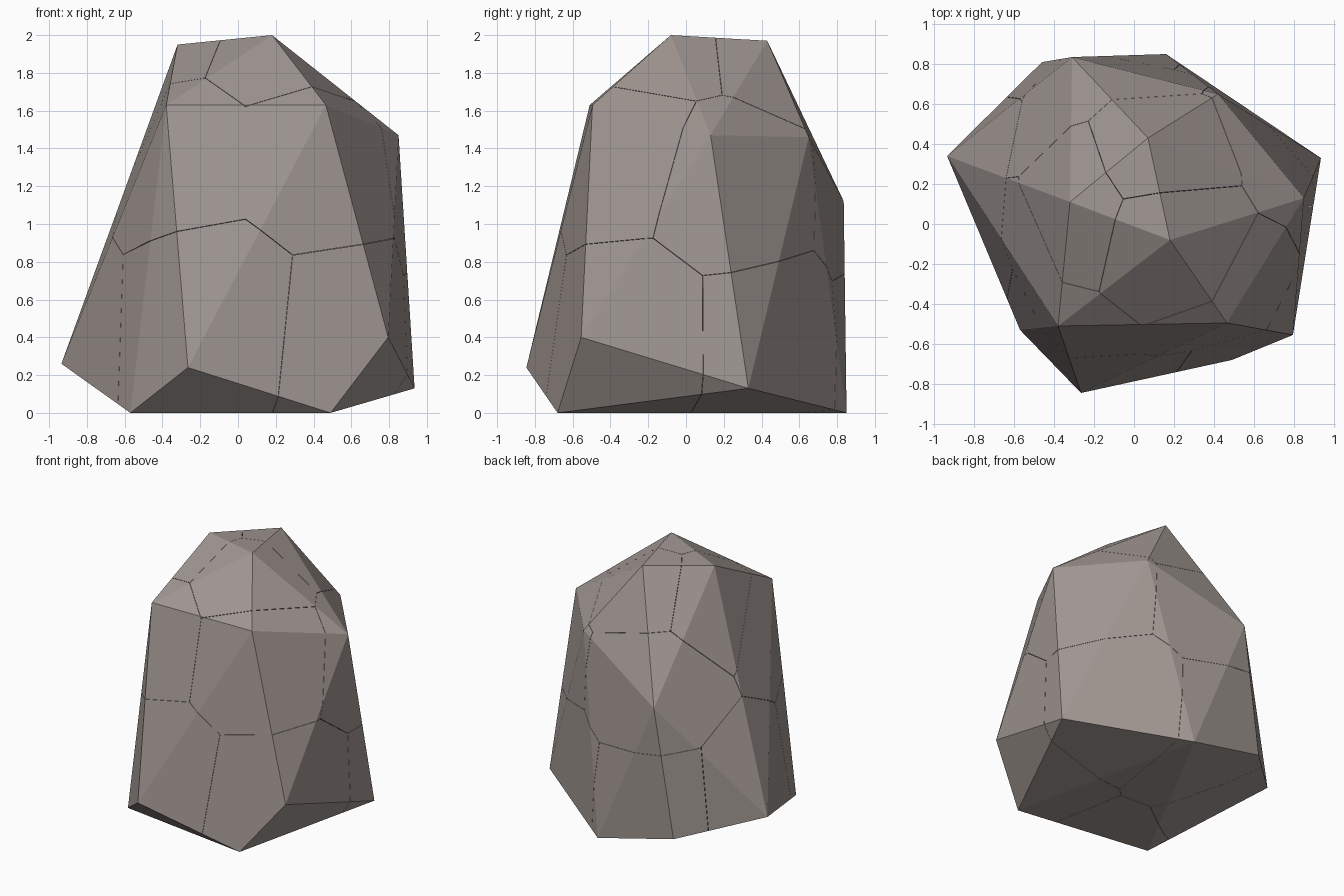
import bpy, bmesh
from mathutils import Vector

if "Cube" in bpy.data.objects:
    bpy.data.objects.remove(bpy.data.objects["Cube"])

GAP = 0.001  # half width of the hairline cracks

# Corner points of the faceted boulder
CORNERS = [
    (0.18, -0.08, 2.00), (0.07, 0.43, 1.97), (-0.32, 0.11, 1.95),    # crown
    (-0.38, -0.51, 1.63), (0.465, -0.495, 1.63), (0.85, 0.13, 1.47),  # shoulders
    (0.42, 0.65, 1.46), (-0.31, 0.835, 1.12),
    (-0.935, 0.34, 0.26), (-0.46, 0.81, 0.14), (0.16, 0.85, 0.0),    # foot
    (0.935, 0.33, 0.13), (0.795, -0.555, 0.40), (0.49, -0.68, 0.0),
    (-0.265, -0.845, 0.24), (-0.57, -0.53, 0.0),
]

# Centres of the fracture chunks
SEEDS = [
    (0.20, -0.10, 1.90), (0.12, 0.40, 1.85), (-0.32, 0.10, 1.75),    # top
    (-0.36, -0.32, 1.35), (0.44, -0.32, 1.35), (0.60, 0.30, 1.20),   # middle
    (-0.05, 0.55, 1.15),
    (-0.20, -0.45, 0.50), (0.58, -0.30, 0.40), (0.50, 0.40, 0.40),   # bottom
    (-0.15, 0.50, 0.35), (-0.65, 0.15, 0.40),
]


def boulder():
    """Convex shell around the corner points."""
    bm = bmesh.new()
    for c in CORNERS:
        bm.verts.new(c)
    bmesh.ops.convex_hull(bm, input=bm.verts[:])
    loose = [v for v in bm.verts if not v.link_faces]
    bmesh.ops.delete(bm, geom=loose, context='VERTS')
    bmesh.ops.recalc_face_normals(bm, faces=bm.faces[:])
    return bm


def chunk(index):
    """Trim the boulder to the region nearest one seed and cap the cuts."""
    bm = boulder()
    seed = Vector(SEEDS[index])
    for j, other in enumerate(SEEDS):
        if j == index or not bm.faces:
            continue
        other = Vector(other)
        normal = (other - seed).normalized()
        res = bmesh.ops.bisect_plane(
            bm, geom=bm.verts[:] + bm.edges[:] + bm.faces[:], dist=1e-5,
            plane_co=(seed + other) / 2 - normal * GAP, plane_no=normal,
            clear_outer=True)
        rim = [e for e in res['geom_cut']
               if isinstance(e, bmesh.types.BMEdge) and e.is_boundary]
        if len(rim) > 2:
            bmesh.ops.edgeloop_fill(bm, edges=rim)
    bmesh.ops.recalc_face_normals(bm, faces=bm.faces[:])
    return bm


# Warm grey stone
stone = bpy.data.materials.new("stone")
stone.diffuse_color = (0.35, 0.305, 0.285, 1)
stone.use_nodes = True
stone.node_tree.nodes["Principled BSDF"].inputs["Base Color"].default_value = stone.diffuse_color

# Rock chunks fitted tightly together
for i in range(len(SEEDS)):
    bm = chunk(i)
    if bm.faces:
        mesh = bpy.data.meshes.new(f"rock_chunk_{i + 1}")
        bm.to_mesh(mesh)
        mesh.materials.append(stone)
        obj = bpy.data.objects.new(mesh.name, mesh)
        bpy.context.collection.objects.link(obj)
    bm.free()
